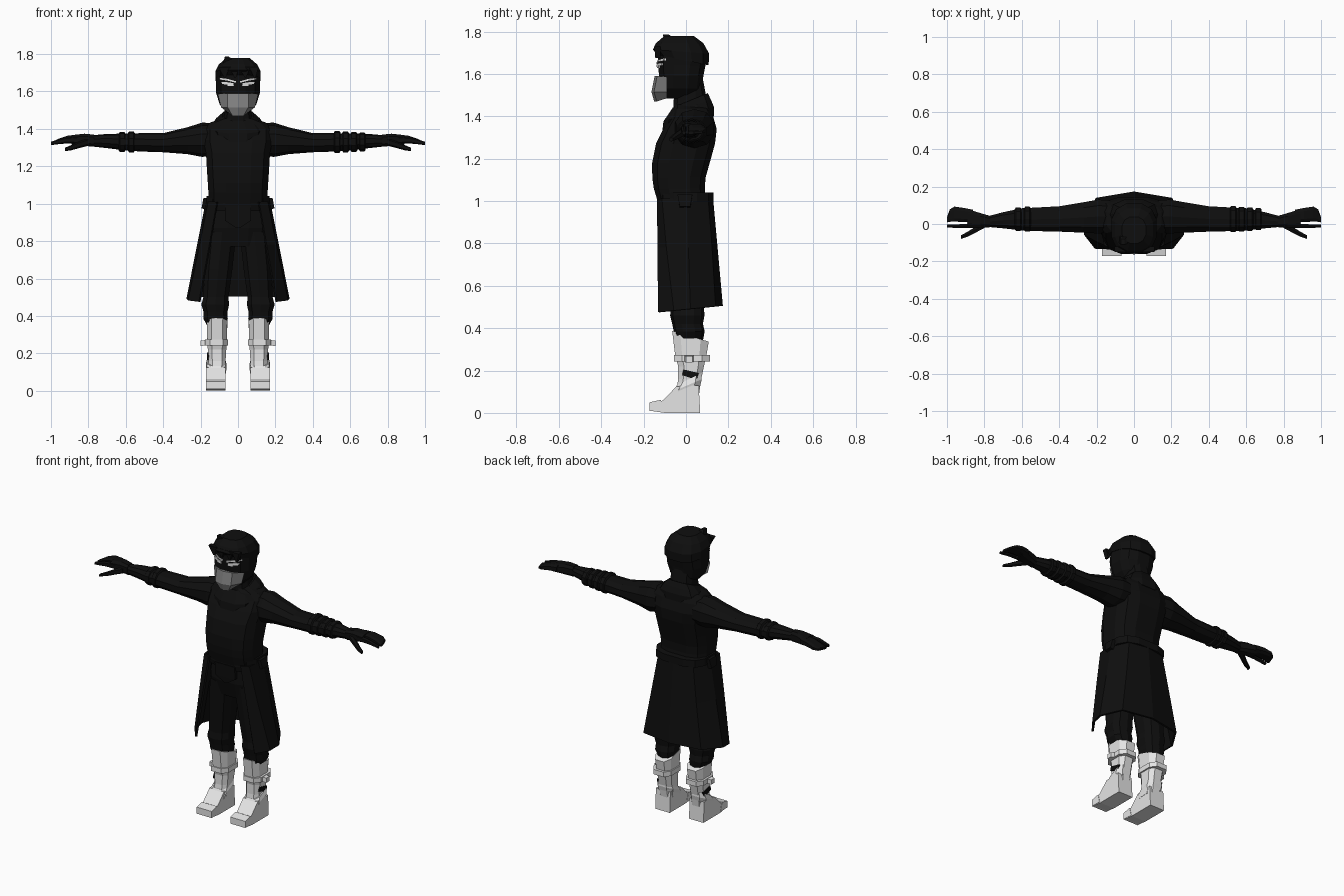
import bpy, bmesh, math
from mathutils import Vector
from mathutils.bvhtree import BVHTree


def material(name, v):
    m = bpy.data.materials.new(name)
    m.diffuse_color = (v, v, v, 1)
    return m


BLACK = material("black_cloth", 0.0045)
GREY = material("mask_grey", 0.22)
PALE = material("boot_pale_grey", 0.78)
WHITE = material("eye_white", 0.9)


def finish(name, bm, mat):
    bmesh.ops.recalc_face_normals(bm, faces=bm.faces)
    me = bpy.data.meshes.new(name)
    bm.to_mesh(me)
    bm.free()
    ob = bpy.data.objects.new(name, me)
    bpy.context.collection.objects.link(ob)
    me.materials.append(mat)
    return ob


def loft(name, rings, mat, closed=True, caps=True):
    """Skin a list of equal-length point rings."""
    bm = bmesh.new()
    vs = [[bm.verts.new(p) for p in r] for r in rings]
    n = len(vs[0])
    for a, b in zip(vs, vs[1:]):
        for i in range(n if closed else n - 1):
            j = (i + 1) % n
            bm.faces.new((a[i], a[j], b[j], b[i]))
    if closed and caps:
        bm.faces.new(vs[0])
        bm.faces.new(vs[-1])
    return finish(name, bm, mat)


def oval(n, p):
    """Unit superellipse points."""
    for i in range(n):
        t = 2 * math.pi * (i + 0.5) / n
        c, s = math.cos(t), math.sin(t)
        yield (math.copysign(abs(c) ** (2 / p), c), math.copysign(abs(s) ** (2 / p), s))


def ring_z(z, rx, yf, yb, cx=0, tilt=0, n=12, p=2.5):
    """Level ring from front yf to back yb; tilt raises the front."""
    cy, ry = (yf + yb) / 2, (yb - yf) / 2
    return [(cx + u * rx, cy + v * ry, z - v * tilt) for u, v in oval(n, p)]


def ring_x(x, z, y, hz, hy, n=10, p=2.2):
    return [(x, y + u * hy, z + v * hz) for u, v in oval(n, p)]


def prism(name, pts, lo, hi, axis, mat):
    """Extrude a flat outline along an axis (0 = x, 2 = z)."""
    put = lambda p, h: (h, *p) if axis == 0 else (*p, h)
    return loft(name, [[put(p, lo) for p in pts], [put(p, hi) for p in pts]], mat)


def band(name, z0, z1, rx, yf, yb, mat, cx=0, n=12, t0=0, p=2.5):
    return loft(name, [ring_z(z0, rx, yf, yb, cx, t0, n, p),
                       ring_z(z1, rx, yf, yb, cx, t0, n, p)], mat)


# Head, neck and hair
head = loft("head", [ring_z(*r) for r in (
    (1.485, .06, -.10, .05), (1.53, .10, -.125, .075), (1.59, .12, -.13, .085),
    (1.64, .12, -.135, .095), (1.69, .122, -.135, .108), (1.74, .105, -.13, .08),
    (1.772, .06, -.10, .04))], BLACK)
loft("hair", [ring_z(*r, tilt=t) for r, t in (
    ((1.665, .124, -.135, .11), .025), ((1.705, .125, -.16, .113), .01),
    ((1.745, .105, -.145, .085), 0), ((1.778, .065, -.105, .04), 0))], BLACK)
for x, w in ((-.075, .03), (-.02, .025), (.035, .03), (.085, .025)):
    loft("hair_fringe", [[(x - w, -.12, 1.73), (x + w, -.12, 1.73), (x + w, -.15, 1.73), (x - w, -.15, 1.73)],
                         [(x, -.12, 1.675), (x + .01, -.12, 1.675), (x + .01, -.145, 1.675), (x, -.145, 1.675)]], BLACK)
loft("hair_tuft", [[(-.08, -.10, 1.75), (-.02, -.10, 1.765), (-.02, -.05, 1.765), (-.08, -.05, 1.75)],
                   [(-.07, -.11, 1.787), (-.05, -.11, 1.787), (-.05, -.08, 1.785), (-.07, -.08, 1.785)]], BLACK)
loft("neck", [ring_z(1.40, .085, -.065, .11), ring_z(1.48, .075, -.06, .10),
              ring_z(1.60, .07, -.05, .077)], BLACK)

# Face mask: five-point half shell
def mask_ring(z, xm, xs, yc, lift):
    half = [(xs, -.09, z + lift), (xm, yc + .012, z)]
    return half + [(0, yc, z)] + [(-x, y, w) for x, y, w in reversed(half)]

loft("face_mask", [mask_ring(1.47, .03, .05, -.15, .015), mask_ring(1.515, .055, .09, -.163, 0),
                   mask_ring(1.59, .055, .108, -.148, -.005)], GREY)

# Eyes and brow marks laid on the face as thin plates
bm = bmesh.new()
bm.from_mesh(head.data)
face = BVHTree.FromBMesh(bm)
bm.free()
MARKS = {"eye": [(.022, 1.628), (.055, 1.628), (.06, 1.65), (.025, 1.645)],
         "eye_corner": [(.055, 1.636), (.085, 1.64), (.09, 1.652), (.058, 1.652)],
         "brow_inner": [(.012, 1.647), (.055, 1.658), (.055, 1.667), (.012, 1.655)],
         "brow_outer": [(.055, 1.658), (.098, 1.664), (.098, 1.673), (.055, 1.667)]}
for s in (-1, 1):
    for name, outline in MARKS.items():
        front = []
        for x, z in outline:
            hit = face.ray_cast(Vector((s * x, -1, z)), Vector((0, 1, 0)))[0]
            front.append(Vector((s * x, (hit.y if hit else -.1) - .007, z)))
        loft(name, [front, [p + Vector((0, .009, 0)) for p in front]], WHITE)

# Torso, draped cowl, collar and chest panel
loft("torso", [ring_z(*r, p=3) for r in (
    (.96, .16, -.125, .10), (1.06, .162, -.155, .092), (1.11, .165, -.162, .095),
    (1.18, .17, -.163, .115), (1.27, .175, -.145, .14), (1.34, .19, -.11, .148),
    (1.40, .19, -.07, .13), (1.435, .15, -.06, .115), (1.455, .09, -.055, .105))], BLACK)
loft("cowl", [ring_z(z, rx, yf, yb, tilt=-.035) for z, rx, yf, yb in (
    (1.365, .135, -.115, .135), (1.41, .145, -.11, .135), (1.445, .12, -.085, .12),
    (1.475, .085, -.065, .105))], BLACK)
loft("front_flap", [[(-.07, -.135, .99), (.07, -.135, .99), (.07, -.10, .99), (-.07, -.10, .99)],
                    [(-.07, -.13, .91), (.07, -.13, .91), (.07, -.08, .91), (-.07, -.08, .91)],
                    [(-.01, -.125, .87), (.01, -.125, .87), (.01, -.08, .87), (-.01, -.08, .87)]], BLACK)
band("belt", .995, 1.04, .172, -.137, .133, BLACK, p=3)

# Long coat skirt, open at the front
COAT = [(1.01, 1.01, [(-.11, -.132), (-.155, -.11), (-.167, 0), (-.12, .10), (0, .122)]),
        (.78, .78, [(-.15, -.13), (-.20, -.09), (-.213, .01), (-.155, .118), (0, .143)]),
        (.475, .505, [(-.205, -.128), (-.262, -.055), (-.27, .02), (-.20, .135), (0, .168)])]
rows = []
for zf, zb, half in COAT:
    row = [(x, y, zf + (zb - zf) * (y + .13) / .3) for x, y in half]
    rows.append(row + [(-x, y, z) for x, y, z in reversed(row[:-1])])
coat = loft("coat_skirt", rows, BLACK, closed=False)
mod = coat.modifiers.new("thickness", 'SOLIDIFY')
mod.thickness, mod.offset = .012, 0

# Pelvis
loft("pelvis", [ring_z(.99, .155, -.12, .095), ring_z(.87, .17, -.115, .10),
                ring_z(.77, .15, -.09, .09)], BLACK)

for s in (-1, 1):
    # Sash end hanging at the hip
    loft("sash_end", [[(s * .15, -.04, 1.03), (s * .185, -.04, 1.03), (s * .185, .03, 1.03), (s * .15, .03, 1.03)],
                      [(s * .16, -.03, .965), (s * .195, -.03, .975), (s * .195, .02, .975), (s * .16, .02, .965)]], BLACK)

    # Trouser leg with bunched cuff
    loft("trouser_leg", [ring_z(z, rx, yf, yb, s * cx, n=10) for z, rx, yf, yb, cx in (
        (.85, .08, -.10, .09, .085), (.65, .078, -.085, .09, .105), (.50, .07, -.07, .085, .118),
        (.46, .077, -.075, .087, .122), (.42, .066, -.065, .08, .12), (.385, .068, -.058, .088, .12),
        (.34, .05, -.05, .08, .112))], BLACK)

    # Boot: shaft, instep flap, straps and foot
    loft("boot_shaft", [ring_z(z, rx, yf, yb, s * .112, t, 8, 3) for z, rx, yf, yb, t in (
        (.09, .048, -.05, .065, 0), (.16, .048, -.04, .075, 0), (.22, .052, -.04, .088, 0),
        (.27, .055, -.055, .10, 0), (.362, .058, -.07, .112, .027))], PALE)
    loft("boot_instep", [ring_z(z, rx, yf, yb, s * .117, -.03, 8, 3) for z, rx, yf, yb in (
        (.095, .052, -.085, .07), (.13, .058, -.065, .078), (.16, .05, -.045, .076))], PALE)
    band("boot_strap", .243, .274, .066, -.062, .118, PALE, s * .115, 8, 0, 3)
    loft("strap_end", [[(s * .165, y, z) for y, z in ((-.01, .245), (.04, .245), (.04, .272), (-.01, .272))],
                       [(s * .20, y, z) for y, z in ((.0, .238), (.03, .238), (.03, .268), (.0, .268))]], PALE)
    prism("boot_gap_patch", [(-.018, .178), (.05, .155), (.06, .188), (-.012, .205)],
          *sorted((s * .155, s * .1645)), 0, BLACK)
    prism("boot_foot", [(-.17, .01), (-.17, .048), (-.11, .058), (-.045, .125), (.06, .13), (.067, 0), (-.10, 0)],
          *sorted((s * .068, s * .17)), 0, PALE)
    prism("toe_cap", [(-.172, .008), (-.172, .05), (-.118, .062), (-.105, .008)],
          *sorted((s * .066, s * .172)), 0, PALE)

    # Arm from shoulder to wrist
    loft("arm", [ring_x(s * x, *r) for x, *r in (
        (.13, 1.345, .04, .085, .09), (.19, 1.342, .04, .092, .095), (.27, 1.337, .035, .072, .085),
        (.40, 1.326, .027, .051, .071), (.52, 1.328, .025, .049, .066), (.60, 1.33, .025, .045, .062),
        (.70, 1.335, .02, .038, .045), (.78, 1.336, .013, .03, .03), (.80, 1.336, .013, .03, .032))], BLACK)

    # Bracer straps, more of them on the +x arm
    for x in ((.53, .575, .62, .665) if s > 0 else (.57, .62)):
        k = 1 - (x - .53) * 1.2
        loft("bracer_strap", [ring_x(s * (x + d), 1.33, .026, h * k, (h + .013) * k)
                              for d, h in ((-.018, .05), (-.012, .06), (.012, .06), (.018, .05))], BLACK)

    # Hand: palm, grouped fingers, forefinger and thumb
    loft("palm", [ring_x(s * x, *r, 8, 3) for x, *r in (
        (.77, 1.337, .013, .034, .032), (.82, 1.342, .02, .034, .04), (.89, 1.342, .03, .026, .052))], BLACK)
    loft("grouped_fingers", [ring_x(s * x, *r, 8, 3) for x, *r in (
        (.86, 1.343, .042, .025, .036), (.91, 1.343, .048, .022, .04), (.96, 1.333, .053, .015, .042),
        (.985, 1.325, .045, .01, .035), (1.0, 1.322, .022, .008, .014))], BLACK)
    loft("forefinger", [ring_x(s * x, *r, 6, 2.5) for x, *r in (
        (.85, 1.342, -.008, .02, .014), (.93, 1.338, -.012, .016, .012), (1.0, 1.322, -.01, .009, .009))], BLACK)
    loft("thumb", [ring_x(s * x, *r, 6, 2.5) for x, *r in (
        (.80, 1.33, -.005, .02, .018), (.85, 1.315, -.032, .018, .018), (.89, 1.30, -.055, .014, .015),
        (.925, 1.29, -.07, .009, .011))], BLACK)
